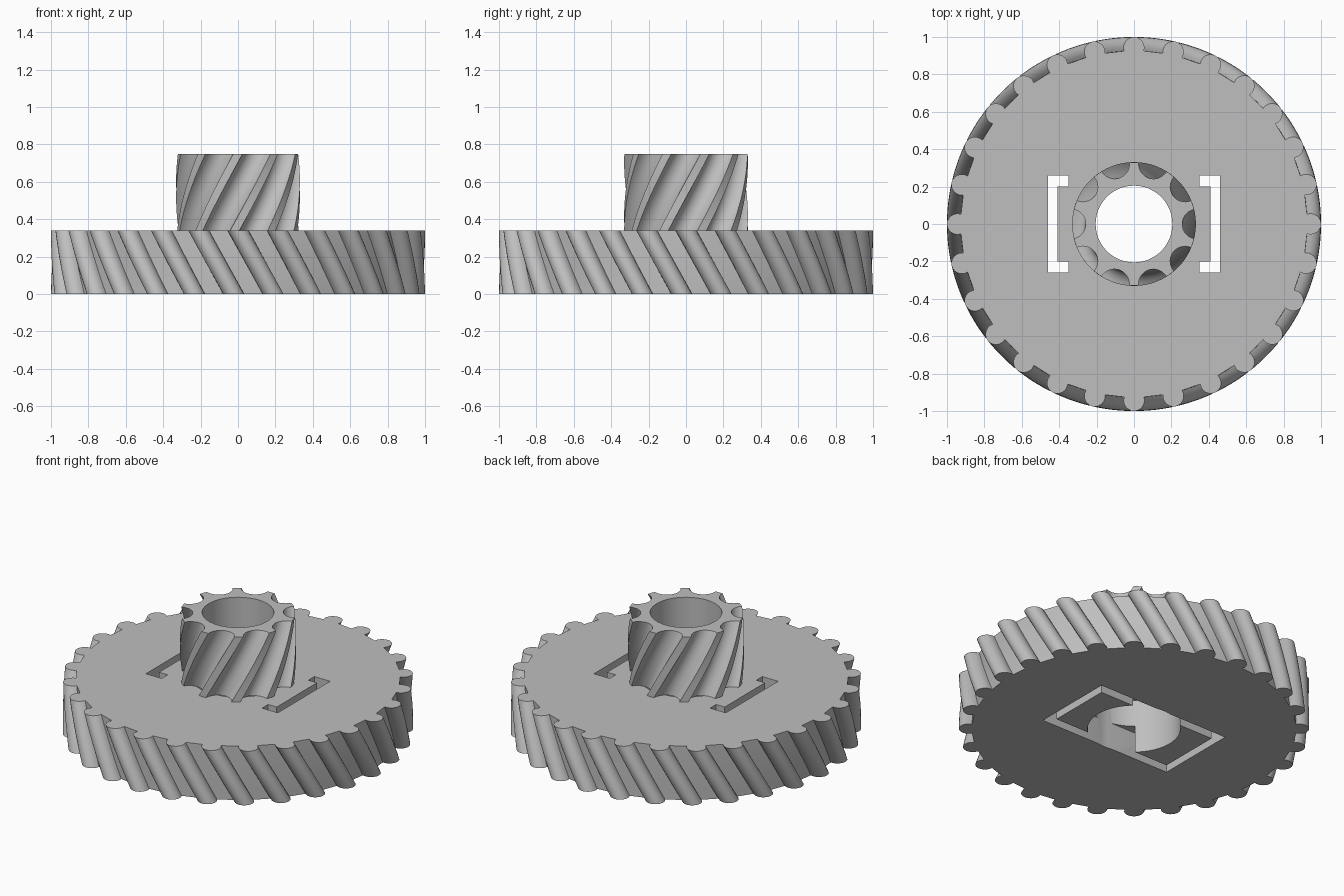
import bpy, bmesh, math

if "Cube" in bpy.data.objects:
    bpy.data.objects.remove(bpy.data.objects["Cube"])

gray = bpy.data.materials.new("plain gray")
gray.diffuse_color = (0.52, 0.52, 0.52, 1)
gray.use_nodes = True
gray.node_tree.nodes["Principled BSDF"].inputs["Base Color"].default_value = gray.diffuse_color


def prism(name, profile, z0, z1, twist=0.0, slices=1):
    """Extrude a closed outline from z0 to z1; the outline is exact at the top."""
    bm = bmesh.new()
    rings = []
    for i in range(slices + 1):
        t = i / slices
        a = twist * (t - 1)
        c, s = math.cos(a), math.sin(a)
        rings.append([bm.verts.new((x * c - y * s, x * s + y * c, z0 + (z1 - z0) * t))
                      for x, y in profile])
    n = len(profile)
    for lo, hi in zip(rings, rings[1:]):
        for k in range(n):
            bm.faces.new((lo[k], lo[(k + 1) % n], hi[(k + 1) % n], hi[k]))
    bm.faces.new(rings[0][::-1])
    bm.faces.new(rings[-1])
    bmesh.ops.recalc_face_normals(bm, faces=bm.faces)
    me = bpy.data.meshes.new(name)
    bm.to_mesh(me)
    bm.free()
    me.materials.append(gray)
    ob = bpy.data.objects.new(name, me)
    bpy.context.collection.objects.link(ob)
    return ob


def circle(r, n=64):
    return [(r * math.cos(2 * math.pi * k / n), r * math.sin(2 * math.pi * k / n))
            for k in range(n)]


def rect(x0, x1, y0, y1):
    return [(x0, y0), (x1, y0), (x1, y1), (x0, y1)]


def scalloped(count, centre, r, a0, a1, phase, steps=12):
    """Outline made of one arc per tooth or groove, joined by short straight runs."""
    pts = []
    for k in range(count):
        base = phase + 2 * math.pi * k / count
        for j in range(steps + 1):
            a = math.radians(a0 + (a1 - a0) * j / steps)
            x, y = centre + r * math.cos(a), r * math.sin(a)
            pts.append((x * math.cos(base) - y * math.sin(base),
                        x * math.sin(base) + y * math.cos(base)))
    return pts


def select(ob):
    bpy.ops.object.select_all(action='DESELECT')
    bpy.context.view_layer.objects.active = ob
    ob.select_set(True)


def cut(ob, cutter):
    cutter.hide_render = True
    mod = ob.modifiers.new("cut", 'BOOLEAN')
    mod.operation = 'DIFFERENCE'
    mod.solver = 'EXACT'
    mod.object = cutter
    select(ob)
    bpy.ops.object.modifier_apply(modifier=mod.name)
    bpy.data.objects.remove(cutter)


# Large helical wheel with 28 round teeth
wheel = prism("wheel", scalloped(28, 0.944, 0.056, -110, 110, 0), 0, 0.34, -0.2, 8)

# Round opening under the pinion
cut(wheel, prism("hole_cutter", circle(0.265), -0.1, 0.5))

# Bracket-shaped slots through the wheel, and the blind grooves joining them below
bracket = [(0.46, -0.26), (0.46, 0.26), (0.35, 0.26), (0.35, 0.20),
           (0.41, 0.20), (0.41, -0.20), (0.35, -0.20), (0.35, -0.26)]
for s in (1, -1):
    cut(wheel, prism("slot_cutter", [(s * x, s * y) for x, y in bracket], -0.1, 0.5))
for s in (1, -1):
    ys = sorted((s * 0.20, s * 0.26))
    cut(wheel, prism("groove_cutter", rect(-0.355, 0.355, *ys), -0.1, 0.17))

# Small helical pinion with 10 scooped grooves and a bore
pinion = prism("pinion", scalloped(10, 0.338, 0.08, 258, 102, 0, 14), 0.34, 0.75, 0.68, 16)
cut(pinion, prism("bore_cutter", circle(0.205), 0.2, 0.9))

# Smooth the curved walls, keep the edges crisp
for ob in (wheel, pinion):
    select(ob)
    bpy.ops.object.shade_smooth_by_angle(angle=math.radians(30))
